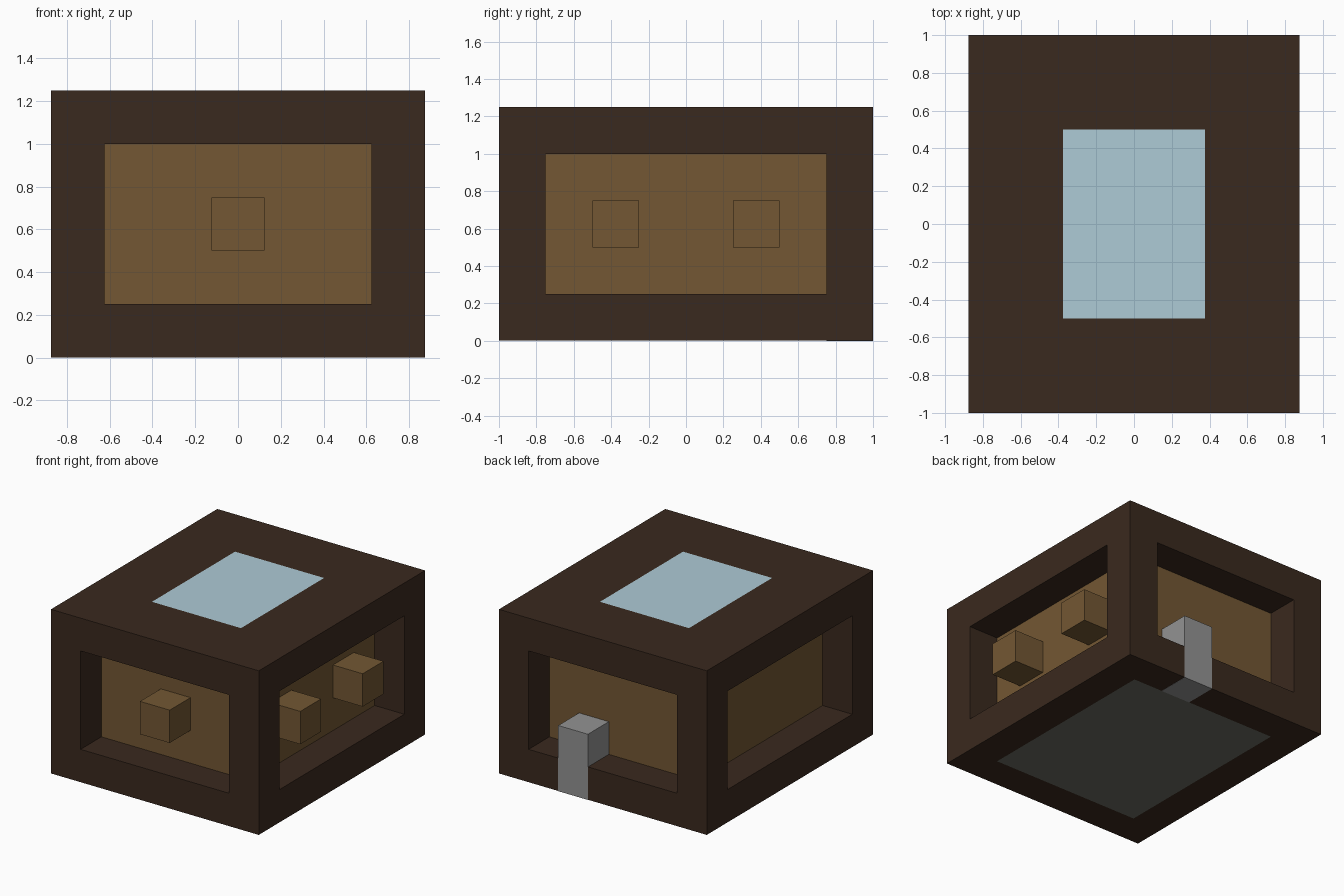
import bpy
import bmesh
from mathutils import Vector

default = bpy.data.objects.get("Cube")
if default:
    bpy.data.objects.remove(default, do_unlink=True)


def material(name, rgb):
    linear = [((c / 255 + 0.055) / 1.055) ** 2.4 for c in rgb]
    mat = bpy.data.materials.new(name)
    mat.use_nodes = True
    mat.diffuse_color = (*linear, 1)
    mat.node_tree.nodes["Principled BSDF"].inputs["Base Color"].default_value = (*linear, 1)
    return mat


dark_wood = material("dark wood", (58, 41, 30))
light_wood = material("light wood", (115, 87, 51))
glass = material("pale blue glass", (174, 203, 214))
floor_grey = material("floor grey", (106, 108, 98))
metal = material("grey metal", (147, 147, 147))

UNIT = 0.25     # frame thickness and block size
LIFT = 0.001    # keeps the downpipe just proud of the frame


def box_mesh(low, high):
    bm = bmesh.new()
    bmesh.ops.create_cube(bm, size=1)
    low, high = Vector(low), Vector(high)
    for v in bm.verts:
        v.co = (low + high) / 2 + v.co * (high - low)
    return bm


def finish(bm, name, mats):
    mesh = bpy.data.meshes.new(name)
    bm.to_mesh(mesh)
    bm.free()
    for mat in mats:
        mesh.materials.append(mat)
    obj = bpy.data.objects.new(name, mesh)
    bpy.context.scene.collection.objects.link(obj)


# Body: recessed light walls, glass in the roof and a grey floor panel
bm = box_mesh((-0.875, -1, LIFT), (0.875, 1, 1.25))
bm.normal_update()
for face in list(bm.faces):
    normal = face.normal.copy()
    margin = 2 * UNIT if normal.z > 0.5 else UNIT
    bmesh.ops.inset_individual(bm, faces=[face], thickness=margin, use_even_offset=True)
    if abs(normal.z) < 0.5:
        wall = bmesh.ops.extrude_discrete_faces(bm, faces=[face])["faces"][0]
        bmesh.ops.translate(bm, verts=wall.verts, vec=-normal * UNIT)
        wall.material_index = 1
    else:
        face.material_index = 2 if normal.z > 0 else 3
finish(bm, "body", [dark_wood, light_wood, glass, floor_grey])

# Wall blocks: one at the front, two on the left side
for name, x, y in (("front_block", -0.125, -1),
                   ("side_block_front", 0.625, -0.5),
                   ("side_block_back", 0.625, 0.25)):
    finish(box_mesh((x, y, 0.5), (x + UNIT, y + UNIT, 0.75)), name, [light_wood])

# Downpipe set into the back of the frame
finish(box_mesh((0.125, 0.75, 0), (0.375, 1 + LIFT, 0.5)), "downpipe", [metal])
